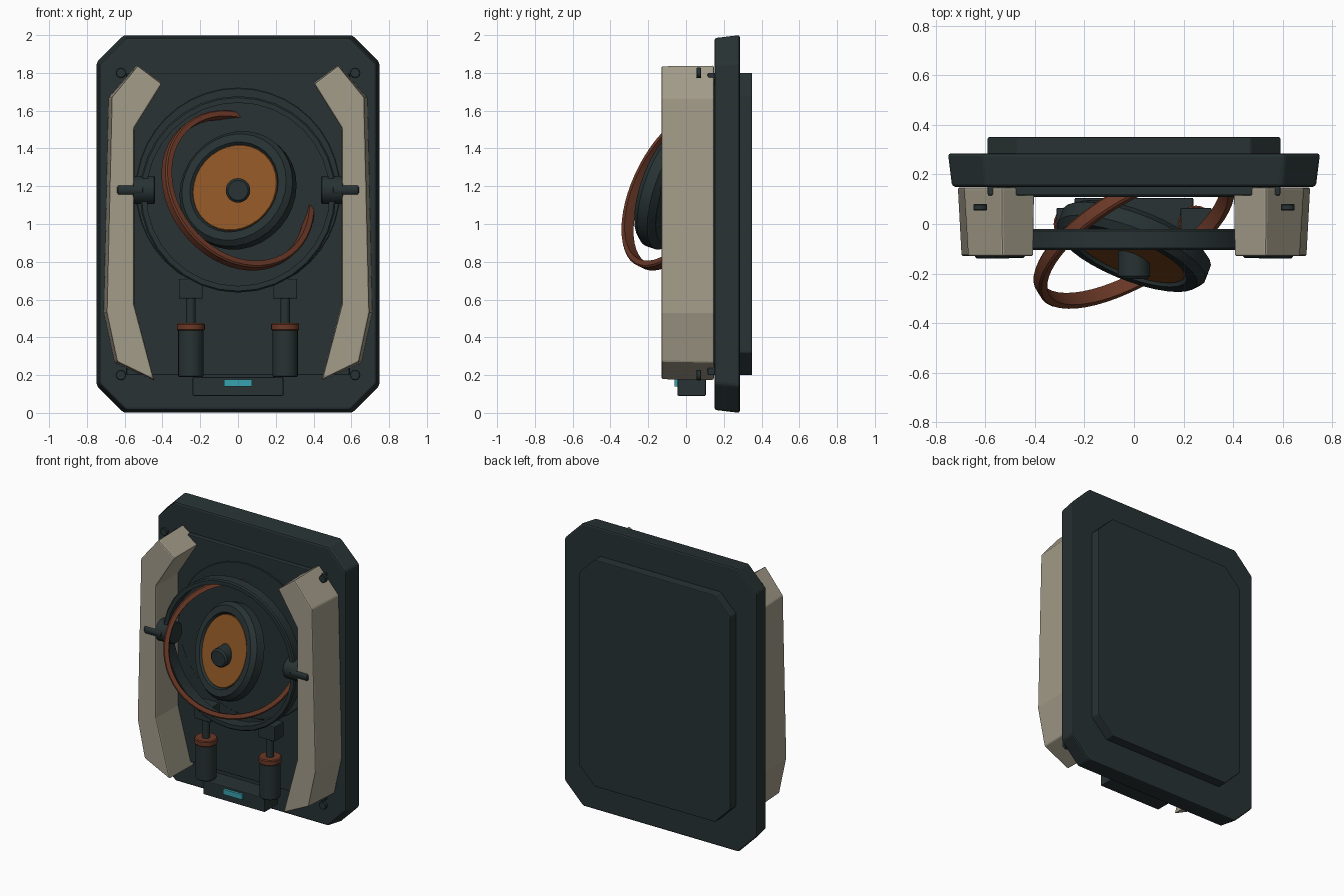
import bpy, bmesh, math
from mathutils import Vector

if "Cube" in bpy.data.objects:
    bpy.data.objects.remove(bpy.data.objects["Cube"])


def material(name, rgb):
    m = bpy.data.materials.new(name)
    m.diffuse_color = (*rgb, 1)
    m.use_nodes = True
    m.node_tree.nodes["Principled BSDF"].inputs["Base Color"].default_value = m.diffuse_color
    return m


DARK = material("dark slate", (0.021, 0.032, 0.033))
BONE = material("warm grey", (0.37, 0.335, 0.255))
COPPER = material("copper brown", (0.145, 0.04, 0.02))
AMBER = material("amber", (0.26, 0.09, 0.018))
TEAL = material("teal light", (0.04, 0.36, 0.43))


def finish(name, bm, mat, bevel=0.0, smooth=None):
    bmesh.ops.remove_doubles(bm, verts=bm.verts, dist=1e-5)
    bmesh.ops.recalc_face_normals(bm, faces=bm.faces)
    me = bpy.data.meshes.new(name)
    bm.to_mesh(me)
    bm.free()
    me.materials.append(mat)
    if smooth:
        me.polygons.foreach_set("use_smooth", [True] * len(me.polygons))
        me.set_sharp_from_angle(angle=math.radians(smooth))
    ob = bpy.data.objects.new(name, me)
    bpy.context.collection.objects.link(ob)
    if bevel:
        b = ob.modifiers.new("bevel", 'BEVEL')
        b.width, b.segments, b.limit_method = bevel, 2, 'ANGLE'
    return ob


def prism(name, pts, y_back, y_front, mat, bevel=0.008, front=None):
    """Extrude an xz outline from back to front; front may be another outline."""
    bm = bmesh.new()
    a = [bm.verts.new((x, y_back, z)) for x, z in pts]
    b = [bm.verts.new((x, y_front, z)) for x, z in (front or pts)]
    bm.faces.new(a)
    bm.faces.new(b[::-1])
    for i in range(len(a)):
        j = (i + 1) % len(a)
        bm.faces.new((a[i], b[i], b[j], a[j]))
    return finish(name, bm, mat, bevel)


def box(name, x0, x1, y0, y1, z0, z1, mat, bevel=0.006):
    return prism(name, [(x0, z0), (x1, z0), (x1, z1), (x0, z1)], y1, y0, mat, bevel)


def octagon(hx, z0, z1, c):
    return [(-hx, z0 + c), (-hx + c, z0), (hx - c, z0), (hx, z0 + c),
            (hx, z1 - c), (hx - c, z1), (-hx + c, z1), (-hx, z1 - c)]


def lathe(name, profile, centre, axis, mat, n=32, ends=None, bevel=0.0):
    """Turn a closed (radius, height) profile about axis; ends gives an open arc in front-view x, z."""
    w = Vector(axis).normalized()
    ref = Vector((1, 0, 0)) if abs(w.x) < 0.9 else Vector((0, 1, 0))
    u = (ref - w * ref.dot(w)).normalized()
    v = w.cross(u)
    start, sweep = 0.0, 2 * math.pi
    if ends:
        ang = []
        for x, z in ends:
            d = Vector((x, -(w.x * x + w.z * z) / w.y, z))
            ang.append(math.atan2(d.dot(v), d.dot(u)))
        start, sweep = ang[0], (ang[1] - ang[0]) % (2 * math.pi)
    bm = bmesh.new()
    rings = []
    for i in range(n + 1 if ends else n):
        t = start + sweep * i / n
        d = u * math.cos(t) + v * math.sin(t)
        rings.append([bm.verts.new(Vector(centre) + d * r + w * h) for r, h in profile])
    m = len(profile)
    for i in range(n):
        p, q = rings[i], rings[(i + 1) % len(rings)]
        for k in range(m):
            l = (k + 1) % m
            if profile[k][0] == 0 and profile[l][0] == 0:
                continue
            if profile[k][0] == 0:
                bm.faces.new((p[k], q[l], p[l]))
            elif profile[l][0] == 0:
                bm.faces.new((p[k], q[k], p[l]))
            else:
                bm.faces.new((p[k], q[k], q[l], p[l]))
    if ends:
        bm.faces.new(rings[0])
        bm.faces.new(rings[-1])
    return finish(name, bm, mat, bevel, 35)


def rod(name, r, h0, h1, centre, axis, mat, n=24, c=0.006):
    prof = [(0, h0), (r - c, h0), (r, h0 + c), (r, h1 - c), (r - c, h1), (0, h1)]
    return lathe(name, prof, centre, axis, mat, n)


FRONT, UP = (0, -1, 0), (0, 0, 1)

# Door slab with cut corners, back plate and front plate
prism("main_panel", octagon(0.75, 0, 2, 0.143), 0.285, 0.15, DARK, 0.012,
      front=octagon(0.733, 0.016, 1.984, 0.138))
prism("back_plate", octagon(0.59, 0.2, 1.8, 0.12), 0.35, 0.28, DARK, 0.006)
box("front_plate", -0.59, 0.59, 0.115, 0.155, 0.2, 1.8, DARK)
rod("round_backing", 0.54, -0.01, 0.007, (0, 0.115, 1.18), FRONT, DARK, 40, 0.003)

# Fixed ring floating in front of the plate
lathe("fixed_ring", [(0.485, -0.042), (0.512, -0.042), (0.52, -0.034), (0.52, 0.034),
                     (0.512, 0.042), (0.485, 0.042)], (0, -0.062, 1.157), FRONT, DARK, 32)

# Tilted rotor, amber dish and centre knob
TILT = (-0.35, -0.887, 0.30)
HUB = (0, -0.085, 1.178)
lathe("rotor", [(0, -0.06), (0.28, -0.06), (0.32, -0.03), (0.32, 0.03), (0.295, 0.06),
                (0.25, 0.06), (0.238, 0.04), (0, 0.04)], HUB, TILT, DARK, 32)
rod("rotor_dish", 0.238, 0.03, 0.05, HUB, TILT, AMBER, 32, 0.003)
rod("rotor_knob", 0.065, -0.04, 0.137, HUB, FRONT, DARK, 24, 0.012)

# Open tilted copper ring
lathe("open_ring", [(0.415, -0.03), (0.442, -0.03), (0.45, -0.022), (0.45, 0.022),
                    (0.442, 0.03), (0.415, 0.03)], (0, -0.048, 1.178), (0.479, -0.792, 0.38),
      COPPER, 44, ends=[(0.12, 0.365), (0.375, 0.02)])

# Lower housing with its light
box("lower_housing", -0.24, 0.24, -0.045, 0.105, 0.09, 0.19, DARK)
box("status_light", -0.075, 0.075, -0.062, -0.04, 0.14, 0.177, TEAL, 0.002)

# Side parts, mirrored left and right
RAIL = [(0.533, 1.841), (0.40, 1.746), (0.549, 1.507), (0.549, 0.575),
        (0.443, 0.172), (0.652, 0.265), (0.71, 0.53), (0.685, 1.67)]
RAIL_FRONT = [(0.531, 1.838), (0.404, 1.742), (0.551, 1.507), (0.551, 0.575),
              (0.445, 0.176), (0.64, 0.27), (0.695, 0.53), (0.668, 1.67)]
for s, side in ((-1, "left"), (1, "right")):
    prism(side + "_rail", [(s * x, z) for x, z in RAIL], 0.148, -0.13, BONE, 0.008,
          front=[(s * x, z) for x, z in RAIL_FRONT])
    rod(side + "_pivot_hub", 0.075, 0.44, 0.56, (0, -0.062, 1.18), (s, 0, 0), DARK)
    rod(side + "_pivot_pin", 0.035, 0.5, 0.64, (0, -0.105, 1.18), (s, 0, 0), DARK, 16)
    for z, end in ((0.2, "lower"), (1.8, "upper")):
        rod(f"{side}_{end}_bolt", 0.028, -0.08, -0.055, (s * 0.62, 0, z), FRONT, DARK, 12, 0.004)
    # Pistons
    x = s * 0.25
    rod(side + "_piston_body", 0.067, 0.19, 0.445, (x, 0, 0), UP, DARK)
    rod(side + "_piston_collar", 0.074, 0.435, 0.475, (x, 0, 0), UP, COPPER)
    rod(side + "_piston_rod", 0.026, 0.46, 0.63, (x, 0, 0), UP, DARK, 16)
    box(side + "_piston_block", x - 0.063, x + 0.063, -0.04, 0.065, 0.605, 0.71, DARK)
